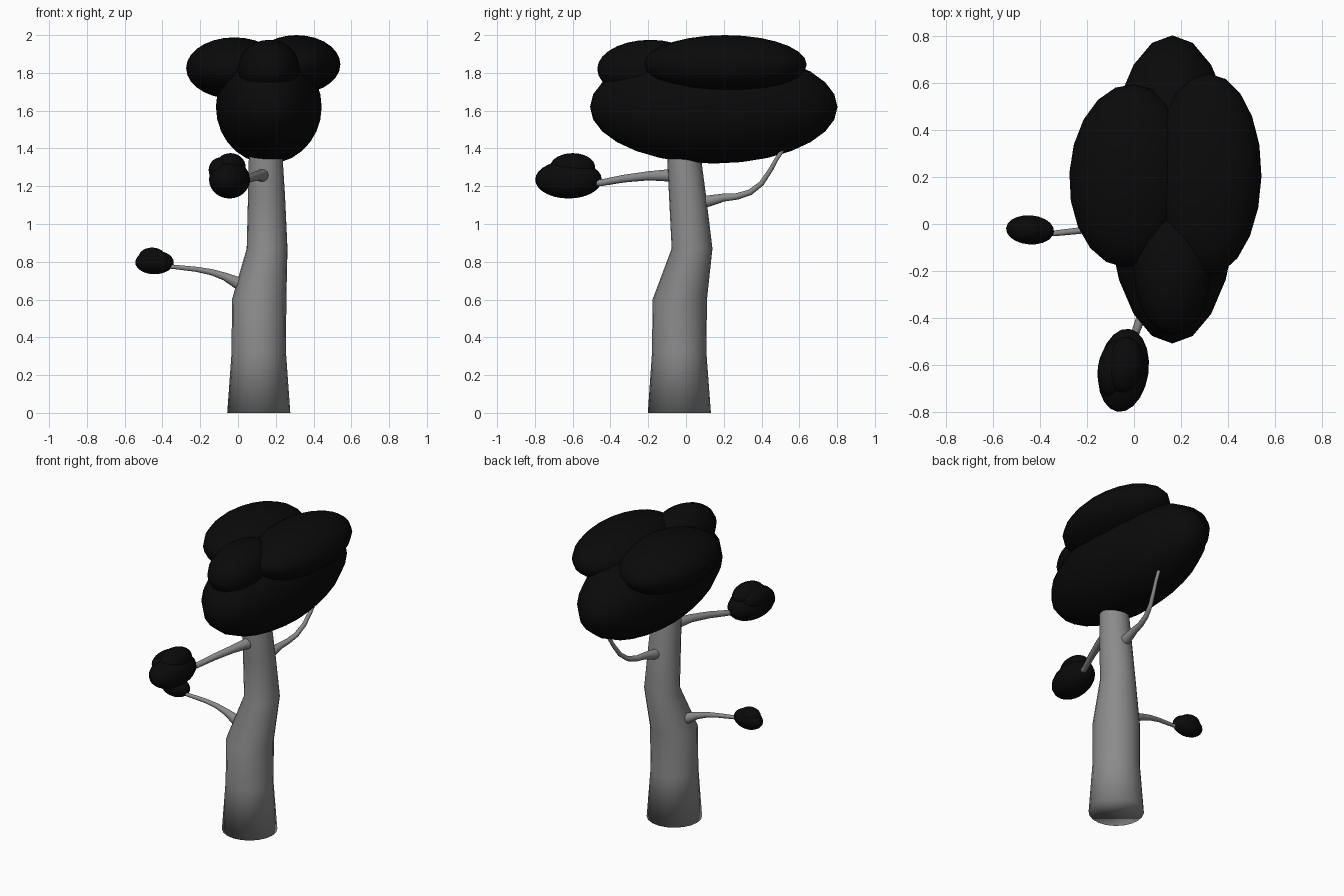
import bpy, bmesh, math
from mathutils import Vector

if "Cube" in bpy.data.objects:
    bpy.data.objects.remove(bpy.data.objects["Cube"])


def material(name, grey):
    m = bpy.data.materials.new(name)
    m.diffuse_color = (grey, grey, grey, 1)
    m.use_nodes = True
    m.node_tree.nodes["Principled BSDF"].inputs["Base Color"].default_value = m.diffuse_color
    return m


leaf = material("dark_foliage", 0.003)
bark = material("bark", 0.26)


def finish(name, bm, mat):
    me = bpy.data.meshes.new(name)
    bmesh.ops.recalc_face_normals(bm, faces=bm.faces)
    bm.to_mesh(me)
    bm.free()
    me.polygons.foreach_set("use_smooth", [True] * len(me.polygons))
    ob = bpy.data.objects.new(name, me)
    bpy.context.collection.objects.link(ob)
    me.materials.append(mat)
    return ob


def tube(name, pts, sides, flat=False):
    """Tapered tube through (x, y, z, radius) stations; flat keeps rings level."""
    bm = bmesh.new()
    centres = [Vector(p[:3]) for p in pts]
    rings = []
    for i, p in enumerate(pts):
        d = centres[min(i + 1, len(pts) - 1)] - centres[max(i - 1, 0)]
        if flat:
            u, v = Vector((1, 0, 0)), Vector((0, 1, 0))
        else:
            u = d.cross(Vector((0, 0, 1))).normalized()
            v = u.cross(d).normalized()
        rings.append([bm.verts.new(centres[i] + p[3] * (
            u * math.cos(2 * math.pi * k / sides) + v * math.sin(2 * math.pi * k / sides)))
            for k in range(sides)])
    for a, b in zip(rings, rings[1:]):
        for k in range(sides):
            j = (k + 1) % sides
            bm.faces.new((a[k], a[j], b[j], b[k]))
    bm.faces.new(rings[-1])
    bm.faces.new(rings[0][::-1])
    return finish(name, bm, bark)


def blob(name, centre, radii, turn=0):
    bm = bmesh.new()
    bmesh.ops.create_uvsphere(bm, u_segments=20, v_segments=14, radius=1)
    bmesh.ops.scale(bm, vec=radii, verts=bm.verts)
    ob = finish(name, bm, leaf)
    ob.location = centre
    ob.rotation_euler.z = math.radians(turn)
    return ob


# Bent trunk
tube("trunk", [(0.11, -0.035, 0, 0.167), (0.11, -0.036, 0.32, 0.144),
               (0.112, -0.033, 0.6, 0.144), (0.154, 0.032, 0.87, 0.108),
               (0.151, 0.008, 1.15, 0.098), (0.147, -0.009, 1.34, 0.09),
               (0.147, -0.012, 1.5, 0.08)], 20, flat=True)

# Branches
tube("front_branch", [(0.14, -0.04, 1.26, 0.038), (0.125, -0.1, 1.257, 0.033),
                      (0.1, -0.2, 1.255, 0.025), (0.055, -0.33, 1.24, 0.021),
                      (0.01, -0.45, 1.218, 0.018), (-0.02, -0.55, 1.215, 0.016)], 10)
tube("left_branch", [(0.07, -0.015, 0.65, 0.042), (-0.005, -0.018, 0.69, 0.033),
                     (-0.07, -0.02, 0.722, 0.022), (-0.14, -0.022, 0.745, 0.017),
                     (-0.22, -0.027, 0.76, 0.014), (-0.34, -0.04, 0.773, 0.012),
                     (-0.42, -0.035, 0.78, 0.011)], 10)
tube("back_branch", [(0.15, 0.05, 1.11, 0.034), (0.155, 0.12, 1.122, 0.031),
                     (0.165, 0.2, 1.14, 0.022), (0.175, 0.27, 1.146, 0.018),
                     (0.19, 0.34, 1.168, 0.016), (0.205, 0.4, 1.215, 0.014),
                     (0.22, 0.45, 1.29, 0.012), (0.228, 0.48, 1.345, 0.011),
                     (0.235, 0.52, 1.405, 0.01)], 10)

# Main crown
blob("crown_base", (0.163, 0.147, 1.62), (0.28, 0.655, 0.3))
blob("crown_left", (-0.02, 0.205, 1.825), (0.255, 0.39, 0.163), -3)
blob("crown_right", (0.31, 0.207, 1.845), (0.232, 0.432, 0.155), -1)
blob("crown_front", (0.163, -0.19, 1.82), (0.165, 0.28, 0.155))

# Front branch leaf cluster
blob("front_leaves_base", (-0.045, -0.622, 1.235), (0.107, 0.178, 0.1), -8)
blob("front_leaves_left", (-0.09, -0.615, 1.285), (0.064, 0.12, 0.068), -8)
blob("front_leaves_right", (-0.04, -0.6, 1.302), (0.08, 0.12, 0.073), -8)

# Left branch leaf cluster
blob("left_leaves_base", (-0.442, -0.025, 0.797), (0.102, 0.062, 0.063), -4)
blob("left_leaves_top", (-0.455, -0.025, 0.828), (0.07, 0.054, 0.047), -4)
